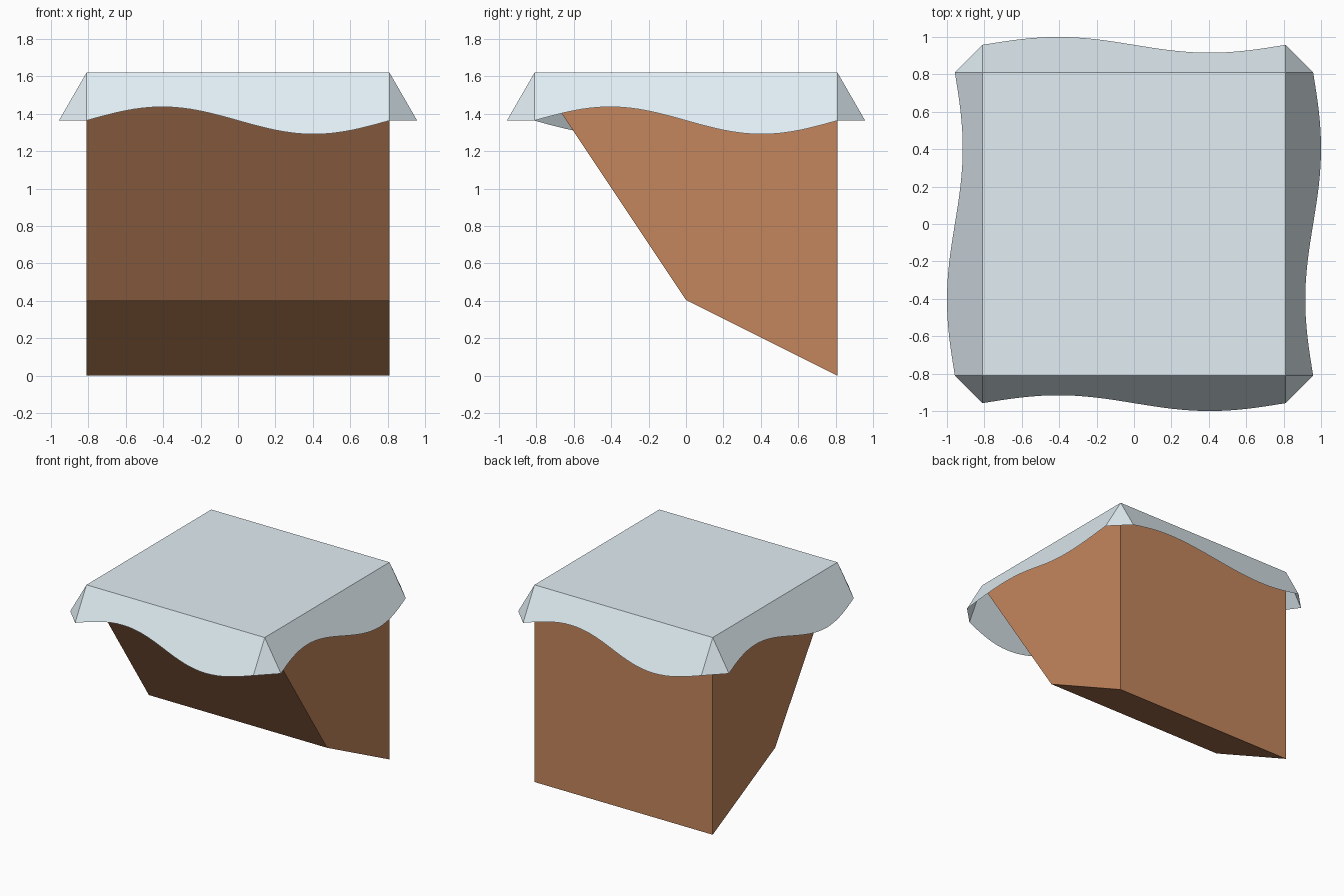
import bpy, bmesh
from math import sin, pi, tan, radians
from mathutils import Matrix

if "Cube" in bpy.data.objects:
    bpy.data.objects.remove(bpy.data.objects["Cube"])

H, TOP = 0.81, 1.62            # half width, height
DROP, AMP, STEPS = 0.256, 0.073, 32
FLARE = tan(radians(30))


def finish(bm, name, color):
    me = bpy.data.meshes.new(name)
    bm.to_mesh(me)
    bm.free()
    ob = bpy.data.objects.new(name, me)
    bpy.context.collection.objects.link(ob)
    mat = bpy.data.materials.new(name + "_colour")
    mat.diffuse_color = color
    mat.use_nodes = True
    mat.node_tree.nodes["Principled BSDF"].inputs["Base Color"].default_value = mat.diffuse_color
    me.materials.append(mat)
    return ob


# Wooden body: side profile (y, z) extruded across x, top left open under the cover
profile = [(-H, TOP), (0, 0.405), (H, 0), (H, TOP)]
bm = bmesh.new()
left = [bm.verts.new((-H, y, z)) for y, z in profile]
right = [bm.verts.new((H, y, z)) for y, z in profile]
bm.faces.new(left[::-1])
bm.faces.new(right)
for i in range(3):
    bm.faces.new((left[i], left[i + 1], right[i + 1], right[i]))
bmesh.ops.recalc_face_normals(bm, faces=bm.faces)
finish(bm, "wooden_body", (0.55, 0.24, 0.11, 1))

# Draped cover: flat top, four flared flaps with a wavy hem, corner gussets
bm = bmesh.new()
corners = [bm.verts.new(p) for p in ((-H, -H, TOP), (H, -H, TOP), (H, H, TOP), (-H, H, TOP))]
bm.faces.new(corners)
hems = []
for k in range(4):
    turn = Matrix.Rotation(k * pi / 2, 4, 'Z')
    hem = []
    for i in range(STEPS + 1):
        t = i / STEPS
        d = DROP - AMP * sin(2 * pi * t)
        p = Matrix.Translation((-H + 2 * H * t, -H - d * FLARE, TOP - d)).translation
        hem.append(bm.verts.new(turn @ p))
    bm.faces.new([corners[k]] + hem + [corners[(k + 1) % 4]])
    hems.append(hem)
for k in range(4):
    bm.faces.new((corners[k], hems[k - 1][-1], hems[k][0]))
finish(bm, "draped_cover", (0.75, 0.85, 0.90, 1))
